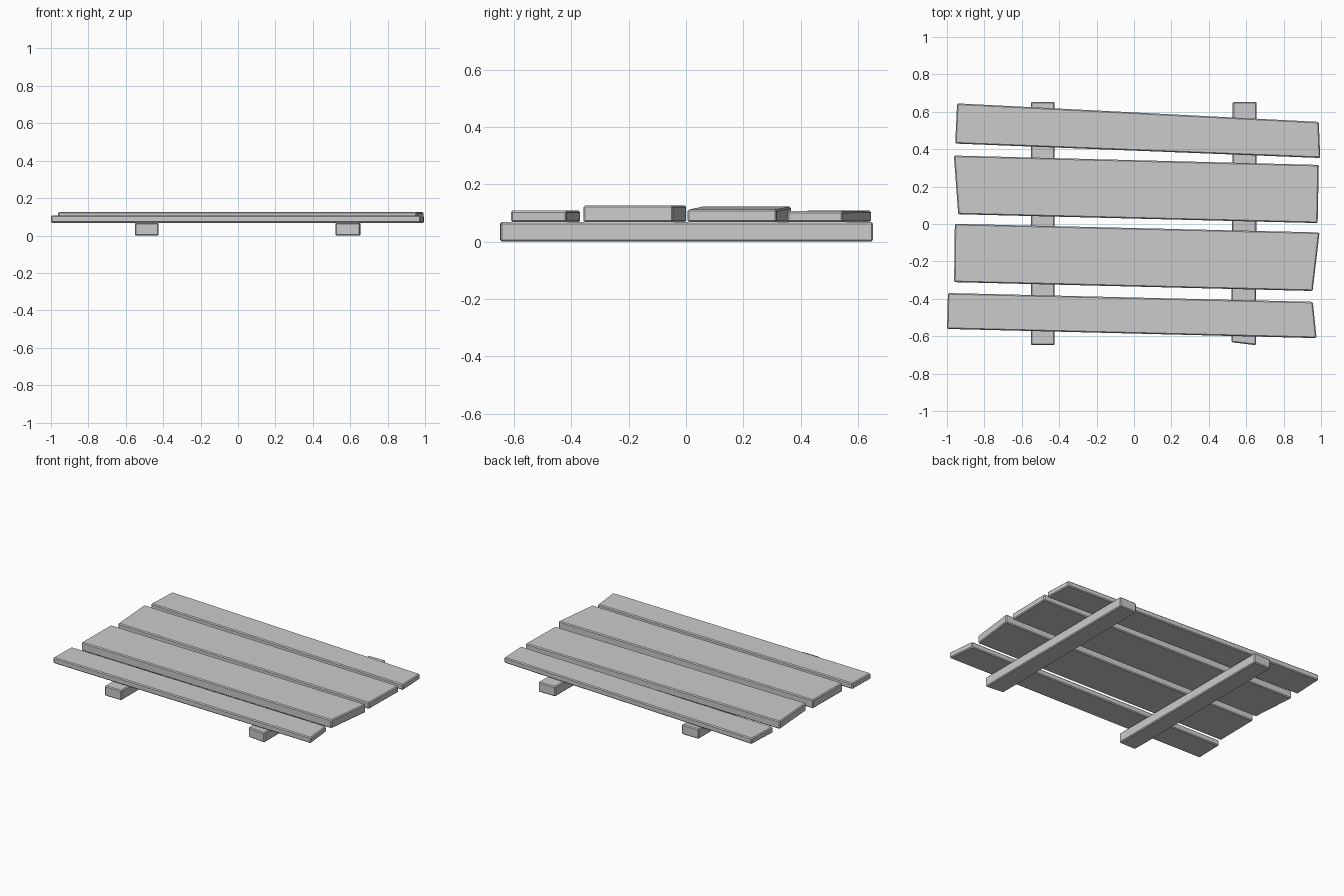
import bpy, bmesh

if "Cube" in bpy.data.objects:
    bpy.data.objects.remove(bpy.data.objects["Cube"])


def slab(name, corners, z0, tops, bevel=0.006):
    """Board from four plan corners (counter-clockwise), with a top height per corner."""
    bm = bmesh.new()
    low = [bm.verts.new((x, y, z0)) for x, y in corners]
    high = [bm.verts.new((x, y, z)) for (x, y), z in zip(corners, tops)]
    bm.faces.new(low[::-1])
    bm.faces.new(high)
    for i in range(4):
        j = (i + 1) % 4
        bm.faces.new((low[i], low[j], high[j], high[i]))
    bmesh.ops.bevel(bm, geom=bm.edges[:], offset=bevel, segments=1,
                    affect='EDGES', profile=0.5)
    mesh = bpy.data.meshes.new(name)
    bm.to_mesh(mesh)
    bm.free()
    obj = bpy.data.objects.new(name, mesh)
    bpy.context.collection.objects.link(obj)
    return obj


# Support beams running front to back
slab("left_beam", [(-.552, -.648), (-.424, -.648), (-.424, .652), (-.552, .652)],
     0, [.068] * 4)
slab("right_beam", [(.52, -.632), (.652, -.648), (.656, .652), (.528, .652)],
     0, [.068] * 4)

# Crooked planks, front to back; heights given for left and right ends
planks = [
    ("front_plank", [(-1, -.561), (.976, -.61), (.956, -.416), (-.995, -.369)], .108, .108),
    ("front_middle_plank", [(-.962, -.311), (.955, -.358), (.992, -.045), (-.958, .001)], .126, .126),
    ("back_middle_plank", [(-.94, .052), (.982, .005), (.988, .316), (-.963, .366)], .122, .112),
    ("back_plank", [(-.956, .43), (.996, .353), (.988, .546), (-.946, .645)], .108, .106),
]
for name, corners, left, right in planks:
    slab(name, corners, .068, [left, right, right, left])
